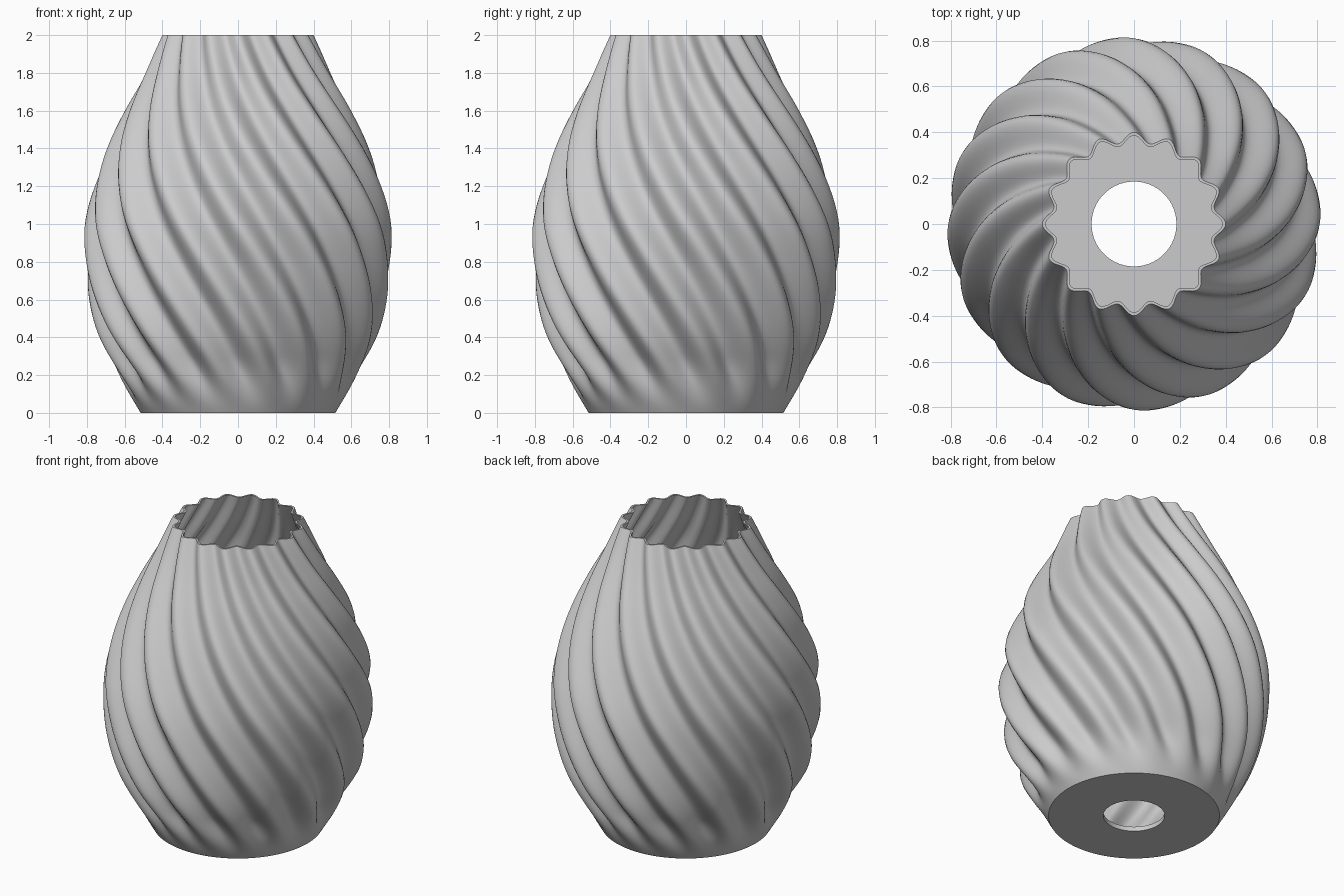
import bpy, bmesh, math

cube = bpy.data.objects.get("Cube")
if cube:
    bpy.data.objects.remove(cube, do_unlink=True)

HEIGHT, LOBES, SEGMENTS = 2.0, 16, 256
TWIST = math.pi / 2            # total twist from rim to base
WALL, FLOOR, HOLE = 0.014, 0.03, 0.185
FADE = 0.3                     # flutes grow out of the round base
# Ridge radius at equal height steps, base to rim
RIDGE = [0.515, 0.635, 0.735, 0.79, 0.813, 0.81, 0.767, 0.695, 0.6, 0.495, 0.4]


def ridge_radius(z):
    """Smooth curve through the ridge radii."""
    t = z / HEIGHT * (len(RIDGE) - 1)
    i = min(int(t), len(RIDGE) - 2)
    t -= i
    b, c = RIDGE[i], RIDGE[i + 1]
    a = RIDGE[i - 1] if i else 2 * b - c
    d = RIDGE[i + 2] if i + 2 < len(RIDGE) else 2 * c - b
    return b + t / 2 * (c - a + t * (2*a - 5*b + 4*c - d + t * (3*(b - c) + d - a)))


def flute_depth(z):
    f = min(z / FADE, 1)
    return 0.055 * ridge_radius(z) * f * f * (3 - 2 * f)


def fluted_ring(bm, z, inset=0):
    """One twisted, scalloped ring of the wall."""
    ring = []
    for s in range(SEGMENTS):
        a = math.tau * s / SEGMENTS
        r = ridge_radius(z) - flute_depth(z) * (1 - math.cos(LOBES * a)) - inset
        a += TWIST * (1 - z / HEIGHT)
        ring.append(bm.verts.new((r * math.cos(a), r * math.sin(a), z)))
    return ring


def round_ring(bm, z, radius):
    ring = []
    for s in range(SEGMENTS):
        a = math.tau * s / SEGMENTS + TWIST
        ring.append(bm.verts.new((radius * math.cos(a), radius * math.sin(a), z)))
    return ring


# Closed section: outer wall up, inner wall down, floor, hole edge
bm = bmesh.new()
OUTER, INNER = 96, 72
rings = [fluted_ring(bm, HEIGHT * i / OUTER) for i in range(OUTER + 1)]
rings += [fluted_ring(bm, HEIGHT + (FLOOR - HEIGHT) * i / INNER, WALL)
          for i in range(INNER + 1)]
rings += [round_ring(bm, FLOOR, HOLE), round_ring(bm, 0, HOLE)]
for low, high in zip(rings, rings[1:] + rings[:1]):
    for s in range(SEGMENTS):
        n = (s + 1) % SEGMENTS
        bm.faces.new((low[s], low[n], high[n], high[s]))
bmesh.ops.recalc_face_normals(bm, faces=bm.faces)

mesh = bpy.data.meshes.new("twisted_shade")
bm.to_mesh(mesh)
bm.free()
shade = bpy.data.objects.new("twisted_shade", mesh)
bpy.context.collection.objects.link(shade)

# Plain grey
grey = bpy.data.materials.new("light_grey")
grey.use_nodes = True
colour = (0.6, 0.6, 0.6, 1)
grey.diffuse_color = colour
grey.node_tree.nodes["Principled BSDF"].inputs["Base Color"].default_value = colour
mesh.materials.append(grey)

# Smooth flutes with crisp rim and base
bpy.ops.object.select_all(action="DESELECT")
shade.select_set(True)
bpy.context.view_layer.objects.active = shade
bpy.ops.object.shade_smooth_by_angle(angle=math.radians(40))
